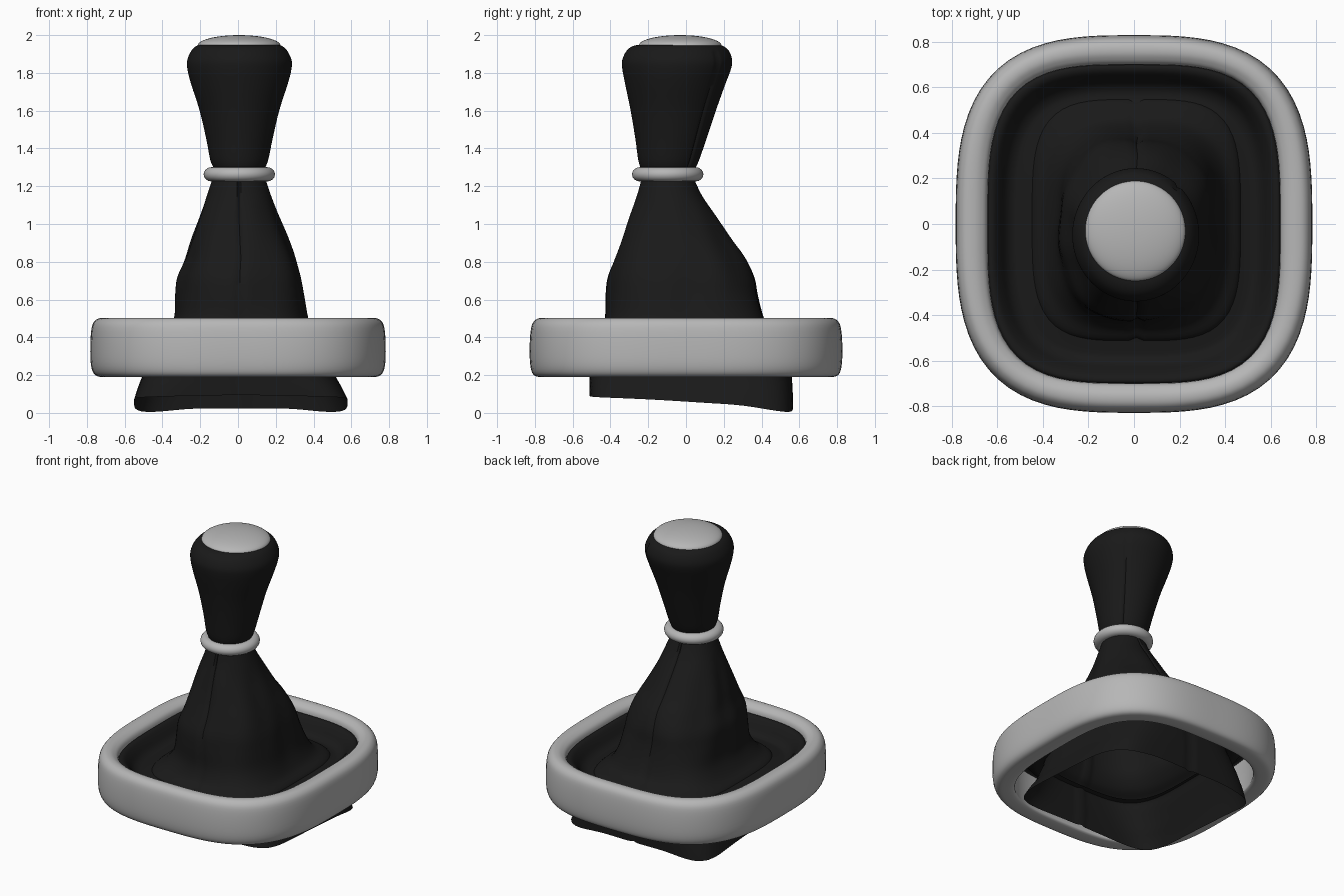
import bpy, bmesh, math

if "Cube" in bpy.data.objects:
    bpy.data.objects.remove(bpy.data.objects["Cube"])


def material(name, v):
    m = bpy.data.materials.new(name)
    m.diffuse_color = (v, v, v, 1)
    m.use_nodes = True
    m.node_tree.nodes["Principled BSDF"].inputs["Base Color"].default_value = m.diffuse_color
    return m


BLACK = material("black leather", 0.010)
GREY = material("satin grey", 0.47)


def smooth_rows(rows, steps, closed=False):
    """Catmull-Rom interpolation between section rows."""
    out, n = [], len(rows)
    for i in range(n if closed else n - 1):
        pick = (lambda k: rows[k % n]) if closed else (lambda k: rows[min(max(k, 0), n - 1)])
        p0, p1, p2, p3 = (pick(i + k) for k in (-1, 0, 1, 2))
        for s in range(steps):
            t = s / steps
            out.append([0.5 * (2 * b + (c - a) * t + (2 * a - 5 * b + 4 * c - d) * t * t
                               + (3 * b - a - 3 * c + d) * t ** 3)
                        for a, b, c, d in zip(p0, p1, p2, p3)])
    if not closed:
        out.append(list(rows[-1]))
    return out


def loft(name, mat, rows, segs=96, steps=4, closed=False, cap_bottom=False,
         cap_top=False, shape=None, angle=50):
    """Rows are (z, xmin, xmax, ymin, ymax, squareness)."""
    bm = bmesh.new()
    rings = []
    for z, x0, x1, y0, y1, n in smooth_rows(rows, steps, closed):
        cx, cy, a, b = (x0 + x1) / 2, (y0 + y1) / 2, (x1 - x0) / 2, (y1 - y0) / 2
        ring = []
        for k in range(segs):
            t = 2 * math.pi * k / segs
            c, s = math.cos(t), math.sin(t)
            r = (abs(c / a) ** n + abs(s / b) ** n) ** (-1 / n)
            dr, dz = shape(t, z, segs, k) if shape else (0, 0)
            ring.append(bm.verts.new((cx + (r + dr) * c, cy + (r + dr) * s, z + dz)))
        rings.append(ring)
    for i in range(len(rings) if closed else len(rings) - 1):
        lo, hi = rings[i], rings[(i + 1) % len(rings)]
        for k in range(segs):
            j = (k + 1) % segs
            bm.faces.new((lo[k], lo[j], hi[j], hi[k]))
    if cap_bottom:
        bm.faces.new(rings[0][::-1])
    if cap_top:
        bm.faces.new(rings[-1])
    bmesh.ops.recalc_face_normals(bm, faces=bm.faces)
    me = bpy.data.meshes.new(name)
    bm.to_mesh(me)
    bm.free()
    me.materials.append(mat)
    ob = bpy.data.objects.new(name, me)
    bpy.context.collection.objects.link(ob)
    bpy.ops.object.select_all(action='DESELECT')
    ob.select_set(True)
    bpy.context.view_layer.objects.active = ob
    bpy.ops.object.shade_smooth_by_angle(angle=math.radians(angle))
    return ob


def sym(z, hx, hy, n):
    return (z, -hx, hx, -hy, hy, n)


# Surround frame: closed tube section swept round a rounded square
loft("surround_frame", GREY, [
    sym(0.198, 0.64, 0.697, 3.3), sym(0.19, 0.705, 0.757, 3.1),
    sym(0.20, 0.755, 0.805, 3.0), sym(0.25, 0.778, 0.824, 3.0),
    sym(0.35, 0.782, 0.828, 3.0), sym(0.45, 0.775, 0.82, 3.0),
    sym(0.49, 0.755, 0.80, 3.0), sym(0.503, 0.72, 0.767, 3.1),
    sym(0.495, 0.675, 0.73, 3.3), sym(0.46, 0.643, 0.70, 3.4),
    sym(0.35, 0.643, 0.70, 3.4), sym(0.24, 0.64, 0.697, 3.4)], closed=True)

# Inner leather trough: rolled lip against the frame, dipping to the boot
loft("inner_trough", BLACK, [
    sym(0.43, 0.648, 0.705, 3.4), sym(0.452, 0.635, 0.692, 3.4),
    sym(0.448, 0.612, 0.668, 3.4), sym(0.42, 0.588, 0.643, 3.4),
    sym(0.38, 0.562, 0.617, 3.4), sym(0.36, 0.535, 0.59, 3.4),
    sym(0.357, 0.505, 0.56, 3.5), (0.37, -0.43, 0.445, -0.48, 0.52, 3.5)])


def boot_shape(t, z, segs, k):
    dr = dz = 0
    if 0.4 < z < 1.15:      # soft leather folds
        w = math.sin(math.pi * (z - 0.4) / 0.75)
        dr += 0.007 * w * math.sin(5 * t + 7 * z) + 0.004 * w * math.sin(9 * t - 5 * z)
    if k in (segs // 4, 3 * segs // 4):      # front and back seams
        dr -= 0.013
    if z < 0.19:            # uneven hem, low at the back corners
        w = (0.19 - z) / 0.15
        s = math.sin(t)
        dz = w * (0.018 - 0.036 * s)
        if s > 0:
            dz -= w * 0.027 * math.sin(2 * t) ** 8
    return dr, dz


# Gaiter boot with its hanging skirt
loft("gaiter_boot", BLACK, [
    (0.04, -0.55, 0.58, -0.512, 0.567, 7), (0.12, -0.53, 0.55, -0.512, 0.565, 6),
    (0.20, -0.505, 0.515, -0.512, 0.56, 5), (0.31, -0.465, 0.48, -0.515, 0.555, 4),
    (0.37, -0.445, 0.465, -0.51, 0.54, 3.7), (0.415, -0.385, 0.41, -0.46, 0.46, 3.3),
    (0.50, -0.335, 0.37, -0.425, 0.415, 3),
    (0.62, -0.325, 0.35, -0.42, 0.38, 2.7), (0.72, -0.315, 0.335, -0.412, 0.36, 2.5),
    (0.82, -0.275, 0.305, -0.378, 0.31, 2.4), (0.92, -0.245, 0.265, -0.34, 0.235, 2.3),
    (1.05, -0.20, 0.21, -0.295, 0.15, 2.2), (1.15, -0.165, 0.175, -0.26, 0.085, 2.1),
    (1.24, -0.135, 0.145, -0.235, 0.042, 2)], shape=boot_shape)

# Collar ring
bpy.ops.mesh.primitive_torus_add(major_radius=0.147, minor_radius=0.042, major_segments=64,
                                 minor_segments=16, location=(0.007, -0.097, 1.263))
collar = bpy.context.object
collar.name = "collar_ring"
collar.scale.z = 0.9
collar.data.materials.append(GREY)
bpy.ops.object.shade_smooth_by_angle(angle=math.radians(50))


def grip_shape(t, z, segs, k):
    # stitched seam at the back right
    return (-0.009 if k == 13 and z < 1.92 else 0), 0


# Leather grip
loft("grip", BLACK, [
    (1.22, -0.11, 0.125, -0.215, 0.025, 2), (1.29, -0.127, 0.142, -0.238, 0.048, 2),
    (1.34, -0.147, 0.16, -0.253, 0.07, 2), (1.45, -0.168, 0.183, -0.268, 0.108, 2),
    (1.60, -0.203, 0.218, -0.293, 0.158, 2), (1.74, -0.248, 0.263, -0.322, 0.208, 2),
    (1.82, -0.268, 0.283, -0.337, 0.238, 2), (1.87, -0.268, 0.283, -0.337, 0.244, 2),
    (1.92, -0.245, 0.258, -0.312, 0.225, 2), (1.945, -0.215, 0.228, -0.272, 0.19, 2),
    (1.95, -0.18, 0.195, -0.22, 0.16, 2)],
    cap_bottom=True, cap_top=True, shape=grip_shape)

# Domed top cap
cap = []
for i in range(9):
    a = math.radians(88) * i / 8
    r = 0.22 * math.cos(a)
    cap.append((1.944 + 0.056 * math.sin(a), 0.006 - r, 0.006 + r, -0.031 - r, -0.031 + r, 2))
loft("top_cap", GREY, cap, steps=2, cap_bottom=True, cap_top=True)
